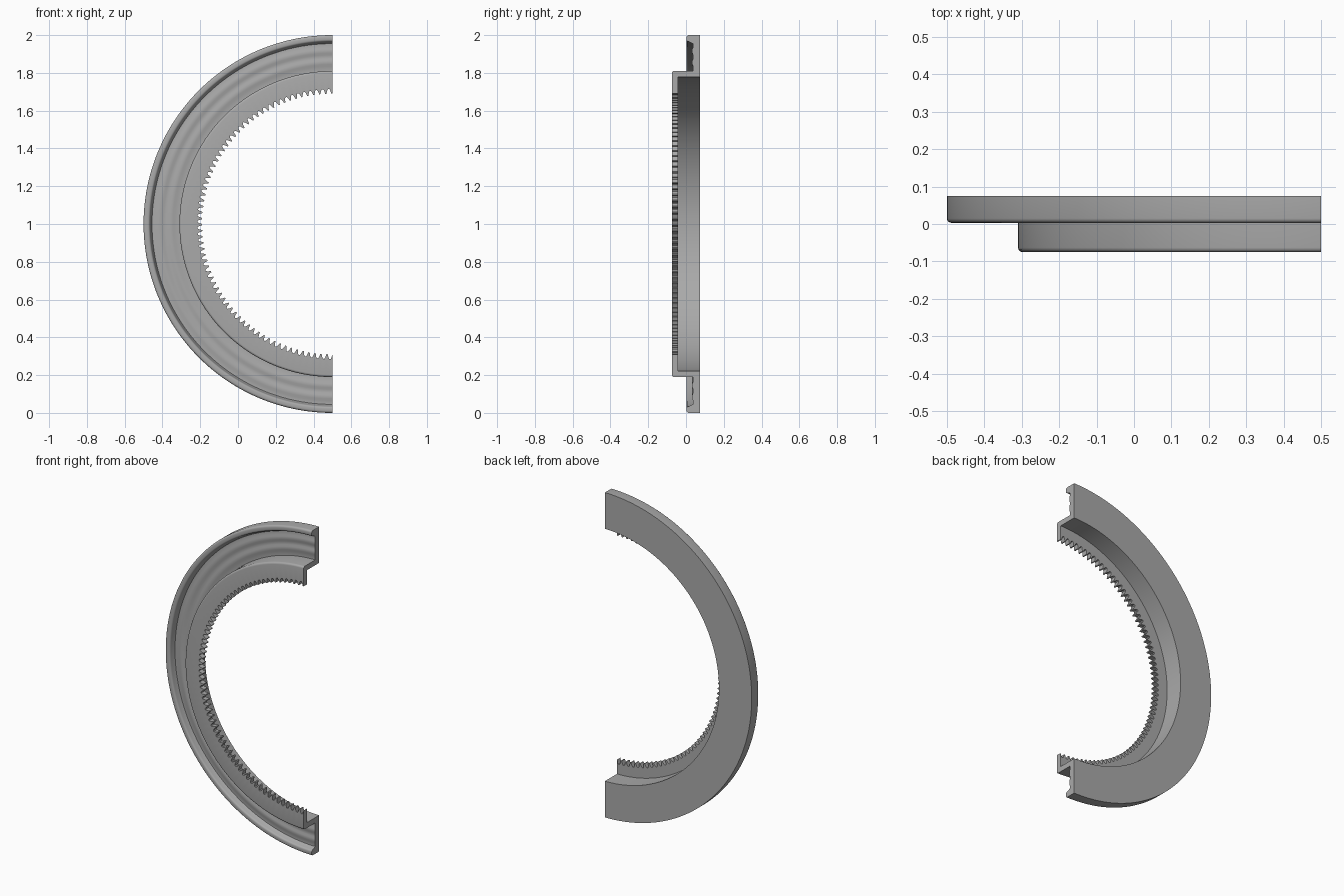
import bpy, bmesh
from math import pi, sin, cos, radians

cube = bpy.data.objects.get("Cube")
if cube:
    bpy.data.objects.remove(cube)

grey = bpy.data.materials.new("plain grey")
grey.use_nodes = True
colour = (0.4, 0.4, 0.4, 1)
grey.diffuse_color = colour
grey.node_tree.nodes["Principled BSDF"].inputs["Base Color"].default_value = colour

TEETH = 68
ROOT, TIP = 0.715, 0.69
BACK, FRONT = 0.075, -0.075
# One tooth: fraction of the pitch, and height from root (0) to tip (1)
TOOTH = [(0, 1), (0.2, 1), (0.36, 0.3), (0.5, 0), (0.7, 0), (0.84, 0.3)]


def rounded(r, y, size, start):
    """Quarter-round corner about a centre, as (radius, depth) points."""
    return [(r + size * cos(start + i * pi / 8), y + size * sin(start + i * pi / 8))
            for i in range(5)]


# Shallow ripples on the front of the flange
ripples = [(0.955, 0.037), (0.935, 0.037), (0.925, 0.033), (0.905, 0.033),
           (0.895, 0.037), (0.875, 0.037), (0.865, 0.033), (0.845, 0.033),
           (0.835, 0.037)]

# Cross-section from the back outer edge, round the rim, flange and hub
section = [(1, BACK)]
section += rounded(0.988, 0.015, 0.012, 0)[:1]
section += [(r, 2 * 0.015 - y) for r, y in rounded(0.988, 0.015, 0.012, 0)[1:]]
section += [(r, 2 * 0.015 - y) for r, y in rounded(0.977, 0.015, 0.012, pi / 2)]
section += ripples + [(0.81, 0.037)]
section += [(r, 2 * -0.063 - y) for r, y in rounded(0.798, -0.063, 0.012, 0)]
inner_front = len(section)
section += [(ROOT, FRONT), (ROOT, -0.042), (0.777, -0.042), (0.777, BACK)]

# Sweep the section through half a turn, cutting the teeth on its inner edge
stations = [((t + f) / TEETH, h) for t in range(TEETH) for f, h in TOOTH] + [(1, 1)]
bm = bmesh.new()
rings = []
for turn, height in stations:
    a = pi / 2 + pi * turn
    ring = []
    for i, (r, y) in enumerate(section):
        if i in (inner_front, inner_front + 1):
            r = ROOT + (TIP - ROOT) * height
        ring.append(bm.verts.new((0.5 + r * cos(a), y, 1 + r * sin(a))))
    rings.append(ring)
n = len(section)
for a, b in zip(rings, rings[1:]):
    for i in range(n):
        j = (i + 1) % n
        bm.faces.new((a[i], a[j], b[j], b[i]))
# Flat cut ends
bm.faces.new(rings[0])
bm.faces.new(rings[-1])
bmesh.ops.recalc_face_normals(bm, faces=bm.faces)

mesh = bpy.data.meshes.new("half_ring_gear")
bm.to_mesh(mesh)
bm.free()
mesh.materials.append(grey)
gear = bpy.data.objects.new("half_ring_gear", mesh)
bpy.context.collection.objects.link(gear)
bpy.context.view_layer.objects.active = gear
gear.select_set(True)
bpy.ops.object.shade_smooth_by_angle(angle=radians(25))
